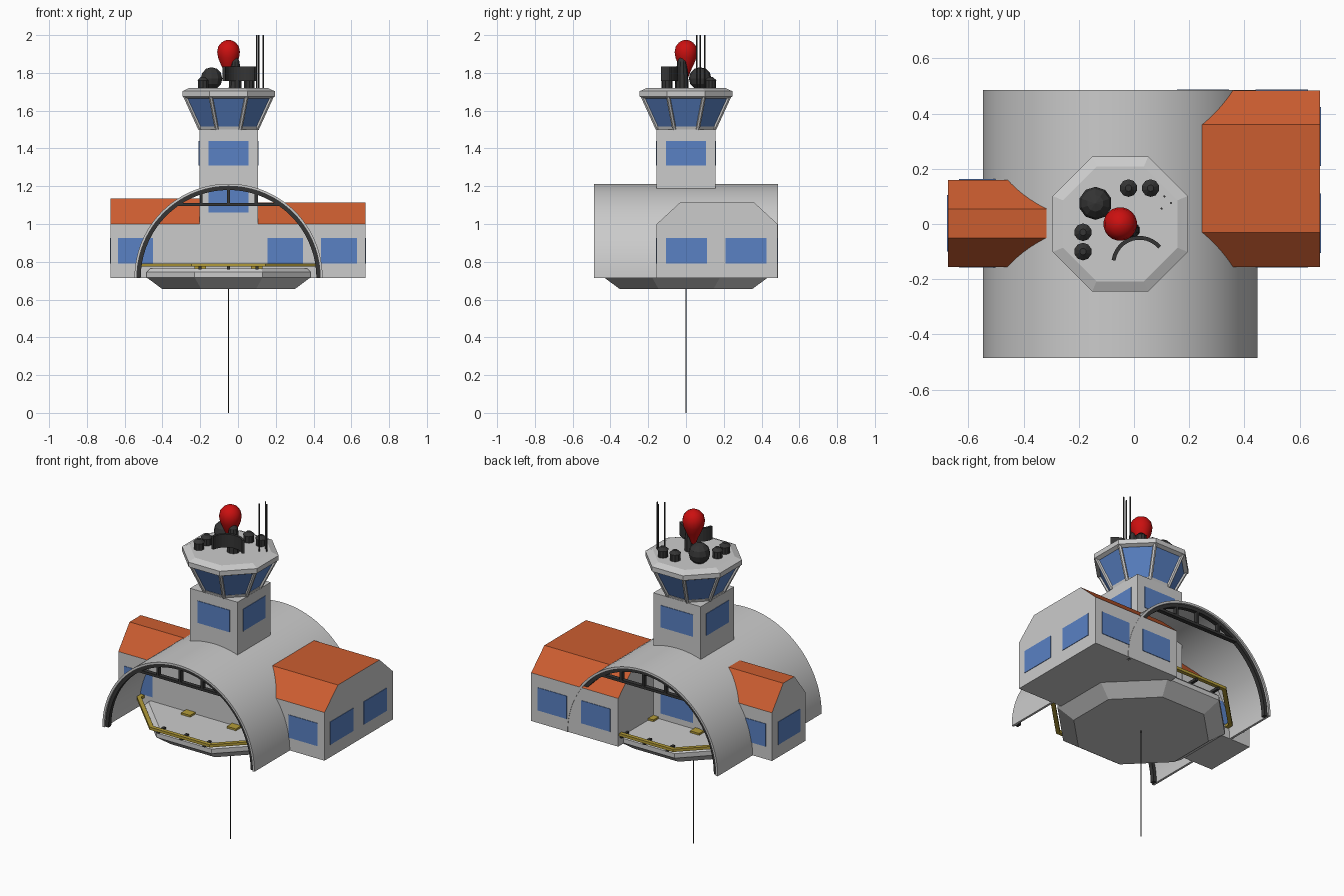
import bpy, bmesh, math
from mathutils import Vector

if "Cube" in bpy.data.objects:
    bpy.data.objects.remove(bpy.data.objects["Cube"])

CX = -0.05  # centre line of hangar and tower


def material(name, rgb):
    m = bpy.data.materials.new(name)
    m.diffuse_color = (*rgb, 1)
    m.use_nodes = True
    m.node_tree.nodes["Principled BSDF"].inputs["Base Color"].default_value = m.diffuse_color
    return m


ORANGE = material("roof_orange", (0.60, 0.11, 0.03))
BLUE = material("window_blue", (0.10, 0.22, 0.55))
DARK = material("dark_metal", (0.035, 0.035, 0.035))
YELLOW = material("rail_yellow", (0.45, 0.33, 0.04))
RED = material("beacon_red", (0.60, 0.005, 0.005))


def finish(name, bm, mat=None, smooth=None):
    bmesh.ops.recalc_face_normals(bm, faces=bm.faces)
    me = bpy.data.meshes.new(name)
    bm.to_mesh(me)
    bm.free()
    ob = bpy.data.objects.new(name, me)
    bpy.context.collection.objects.link(ob)
    if mat:
        me.materials.append(mat)
    if smooth:
        bpy.ops.object.select_all(action='DESELECT')
        ob.select_set(True)
        bpy.context.view_layer.objects.active = ob
        bpy.ops.object.shade_smooth_by_angle(angle=math.radians(smooth))
    return ob


def box(name, lo, hi, mat=None):
    bm = bmesh.new()
    bmesh.ops.create_cube(bm, size=1)
    for v in bm.verts:
        v.co = [(a + b) / 2 + c * (b - a) for a, b, c in zip(lo, hi, v.co)]
    return finish(name, bm, mat)


def lathe(name, profile, n, x, y, mat=None, octagon=False, smooth=None, loop=False):
    """Revolve (radius, z) points; octagon treats radius as the flat-side distance."""
    bm = bmesh.new()
    k = 1 / math.cos(math.pi / n) if octagon else 1
    rings = []
    for r, z in profile:
        angs = [math.tau * (i + 0.5) / n for i in range(n)]
        rings.append([bm.verts.new((x + k * r * math.cos(a), y + k * r * math.sin(a), z)) for a in angs])
    pairs = list(zip(rings, rings[1:]))
    if loop:
        pairs.append((rings[-1], rings[0]))
    else:
        bm.faces.new(rings[0])
        bm.faces.new(rings[-1])
    for a, b in pairs:
        for i in range(n):
            j = (i + 1) % n
            bm.faces.new((a[i], a[j], b[j], b[i]))
    return finish(name, bm, mat, smooth)


def arc_band(name, place, r0, r1, a0, a1, n, w0, w1, mat=None, smooth=None):
    """Curved slab between two radii; place(u, v, w) puts it in space."""
    bm = bmesh.new()
    rings = []
    for i in range(n + 1):
        a = math.radians(a0 + (a1 - a0) * i / n)
        c, s = math.cos(a), math.sin(a)
        rings.append([bm.verts.new(place(r * c, r * s, w))
                      for r, w in ((r0, w0), (r1, w0), (r1, w1), (r0, w1))])
    for a, b in zip(rings, rings[1:]):
        for i in range(4):
            j = (i + 1) % 4
            bm.faces.new((a[i], a[j], b[j], b[i]))
    bm.faces.new(rings[0])
    bm.faces.new(rings[-1])
    return finish(name, bm, mat, smooth)


def house(name, x0, x1, profile):
    """Extrude a (y, z) outline along x; upward faces become orange roof."""
    bm = bmesh.new()
    f = bm.faces.new([bm.verts.new((x0, y, z)) for y, z in profile])
    ext = bmesh.ops.extrude_face_region(bm, geom=[f])
    vs = [g for g in ext["geom"] if isinstance(g, bmesh.types.BMVert)]
    bmesh.ops.translate(bm, verts=vs, vec=(x1 - x0, 0, 0))
    ob = finish(name, bm)
    ob.data.materials.append(material("wall_grey", (0.6, 0.6, 0.6)))
    ob.data.materials.append(ORANGE)
    for p in ob.data.polygons:
        p.material_index = 1 if p.normal.z > 0.2 else 0
    return ob


T = 0.003  # how far windows stand out


def window_y(name, x0, x1, y, z0, z1):
    box(name, (x0, y - T, z0), (x1, y + T, z1), BLUE)


def window_x(name, x, y0, y1, z0, z1):
    box(name, (x - T, y0, z0), (x + T, y1, z1), BLUE)


def bar(name, p, q, r, mat=None, n=6):
    p, q = Vector(p), Vector(q)
    bm = bmesh.new()
    bmesh.ops.create_cone(bm, cap_ends=True, segments=n, radius1=r, radius2=r, depth=(q - p).length)
    rot = (q - p).to_track_quat('Z', 'Y')
    for v in bm.verts:
        v.co = rot @ v.co + (p + q) / 2
    return finish(name, bm, mat)


# Hangar shell, open at both ends
BASE = 0.715


def upright(u, v, w):
    return (CX + u, w, BASE + v)


arc_band("hangar_shell", upright, 0.485, 0.498, 0, 180, 48, -0.486, 0.486, None, 30)

# Dark truss at each end of the hangar
for side, s in (("front", -1), ("back", 1)):
    y0, y1 = sorted((s * 0.45, s * 0.475))
    arc_band(side + "_arch_frame", upright, 0.465, 0.486, 0, 180, 36, y0, y1, DARK, 30)
    box(side + "_truss_beam", (CX - 0.275, y0, 1.095), (CX + 0.275, y1, 1.11), DARK)
    for i in (-1, 0, 1):
        h = math.sqrt(0.475 ** 2 - (0.145 * i) ** 2)
        x = CX + 0.145 * i
        box(side + "_truss_post", (x - 0.007, y0, 1.10), (x + 0.007, y1, BASE + h), DARK)

# Side buildings with bevelled roofs
house("left_building", -0.675, -0.205,
      [(-0.155, BASE), (-0.155, 1.0), (-0.05, 1.135), (0.055, 1.135), (0.16, 1.0), (0.16, BASE)])
house("right_building", 0.105, 0.675,
      [(-0.155, BASE), (-0.155, 1.0), (-0.03, 1.115), (0.36, 1.115), (0.484, 1.0), (0.484, BASE)])
for y in (-0.155, 0.16):
    window_y("left_building_window", -0.635, -0.45, y, 0.79, 0.925)
for y in (-0.155, 0.484):
    for x in (0.155, 0.44):
        window_y("right_building_window", x, x + 0.19, y, 0.79, 0.925)
window_x("left_end_window", -0.675, -0.1, 0.105, 0.79, 0.925)
for y in (-0.105, 0.21):
    window_x("right_end_window", 0.675, y, y + 0.215, 0.79, 0.925)

# Tower shaft
box("tower_shaft", (CX - 0.155, -0.155, BASE), (CX + 0.155, 0.155, 1.5))
for s in (-1, 1):
    window_y("tower_window", CX - 0.105, CX + 0.105, s * 0.155, 1.31, 1.44)
    window_y("inner_tower_window", CX - 0.105, CX + 0.105, s * 0.155, 1.06, 1.19)
    window_x("tower_side_window", CX + s * 0.155, -0.105, 0.105, 1.31, 1.44)
window_y("back_floor_window", CX - 0.105, CX + 0.105, 0.155, 0.80, 0.935)

# Octagonal control room
lathe("control_room_glass", [(0.150, 1.505), (0.228, 1.675)], 8, CX, 0, BLUE, True)
lathe("control_room_sill", [(0.152, 1.495), (0.158, 1.515)], 8, CX, 0, None, True)
lathe("control_room_roof", [(0.225, 1.665), (0.245, 1.675), (0.245, 1.703), (0.208, 1.72)], 8, CX, 0, None, True)
k = 1 / math.cos(math.pi / 8)
for i in range(8):
    a = math.tau * (i + 0.5) / 8
    c, s = k * math.cos(a), k * math.sin(a)
    bar("window_frame", (CX + 0.15 * c, 0.15 * s, 1.502), (CX + 0.23 * c, 0.23 * s, 1.677), 0.011)

# Roof equipment
bm = bmesh.new()
bmesh.ops.create_uvsphere(bm, u_segments=10, v_segments=6, radius=0.06)
bmesh.ops.translate(bm, verts=bm.verts, vec=(-0.14, 0.075, 1.77))
finish("radome", bm, DARK)
for x, y in ((-0.02, 0.13), (0.06, 0.13), (-0.185, -0.03), (-0.185, -0.1)):
    lathe("roof_vent", [(0.029, 1.715), (0.029, 1.76), (0.032, 1.76), (0.012, 1.778)], 10, x, y, DARK)
for x, y in ((0.11, 0.10), (0.10, 0.056), (0.134, 0.076)):
    bar("antenna", (x, y, 1.715), (x, y, 2.0), 0.004, DARK)
arc_band("radar_dish", lambda u, v, w: (0.02 + u, -0.145 + v, w), 0.088, 0.102, 40, 172, 12, 1.757, 1.835, DARK)
lathe("radar_mount", [(0.036, 1.715), (0.033, 1.79), (0.024, 1.86), (0.010, 1.885)], 10, -0.015, -0.022, DARK)

# Red teardrop beacon
lathe("beacon", [(0.012, 1.775), (0.025, 1.81), (0.042, 1.845), (0.056, 1.88), (0.061, 1.91),
                 (0.055, 1.94), (0.038, 1.961), (0.018, 1.972), (0.003, 1.975)], 20, CX, 0, RED, smooth=60)

# Octagonal landing deck and its hanging cable
lathe("landing_deck", [(0.35, 0.655), (0.435, 0.718), (0.435, 0.745), (0.415, 0.765)], 8, CX, 0, None, True)
bar("cable", (CX, 0, 0), (CX, 0, 0.66), 0.003, DARK)

# Yellow guard rail, brackets and floor pads
lathe("guard_rail", [(0.452, 0.774), (0.475, 0.774), (0.475, 0.790), (0.452, 0.790)], 8, CX, 0, YELLOW, True, loop=True)
for s in (-1, 1):
    for i in (-1, 0, 1):
        x = CX + 0.15 * i
        y0, y1 = sorted((s * 0.40, s * 0.465))
        box("rail_bracket", (x - 0.008, y0, 0.760), (x + 0.008, y1, 0.776), DARK)
    for i in (-1, 1):
        x = CX + 0.15 * i
        box("floor_pad", (x - 0.03, s * 0.18 - 0.025, 0.764), (x + 0.03, s * 0.18 + 0.025, 0.776), YELLOW)
